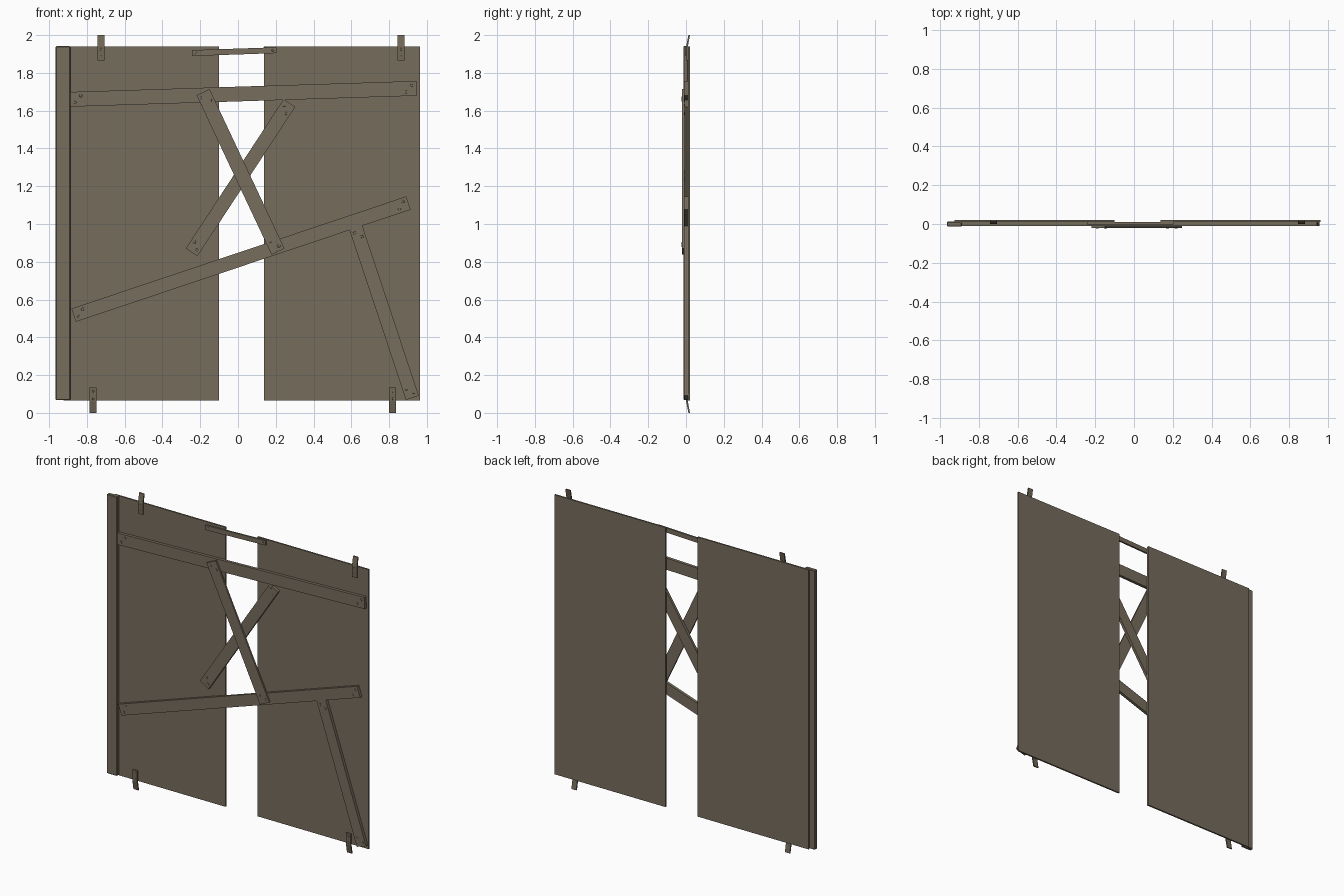
import bpy, bmesh, math
from mathutils import Matrix, Vector

if "Cube" in bpy.data.objects:
    bpy.data.objects.remove(bpy.data.objects["Cube"])


def material(name, rgb):
    m = bpy.data.materials.new(name)
    m.diffuse_color = (*rgb, 1)
    m.use_nodes = True
    m.node_tree.nodes["Principled BSDF"].inputs["Base Color"].default_value = m.diffuse_color
    return m


WOOD = material("weathered wood", (0.185, 0.153, 0.109))
PANEL = material("panel brown", (0.18, 0.15, 0.108))
CLIP = material("clip brown", (0.165, 0.138, 0.094))


def finish(bm, name, mat):
    bmesh.ops.recalc_face_normals(bm, faces=bm.faces)
    me = bpy.data.meshes.new(name)
    bm.to_mesh(me)
    bm.free()
    me.materials.append(mat)
    ob = bpy.data.objects.new(name, me)
    bpy.context.collection.objects.link(ob)
    return ob


def add_box(bm, lo, hi, matrix=Matrix()):
    lo, hi = Vector(lo), Vector(hi)
    size = hi - lo
    m = matrix @ Matrix.Translation((lo + hi) / 2) @ Matrix.Diagonal((*size, 1))
    return bmesh.ops.create_cube(bm, size=1, matrix=m)["verts"]


def add_nail(bm, x, z, y, r, matrix=Matrix()):
    m = matrix @ Matrix.Translation((x, y, z)) @ Matrix.Rotation(math.pi / 2, 4, "X")
    bmesh.ops.create_cone(bm, cap_ends=True, segments=8, radius1=r, radius2=r * 0.8,
                          depth=0.003, matrix=m)


def plank(name, a, b, width, y0, y1, nails=2):
    """Board from a to b (x, z) with nail heads at both ends."""
    bm = bmesh.new()
    dx, dz = b[0] - a[0], b[1] - a[1]
    length = math.hypot(dx, dz)
    m = Matrix.Translation(((a[0] + b[0]) / 2, 0, (a[1] + b[1]) / 2)) \
        @ Matrix.Rotation(-math.atan2(dz, dx), 4, "Y")
    add_box(bm, (-length / 2, y0, -width / 2), (length / 2, y1, width / 2), m)
    for s in (-1, 1):
        if nails == 1:
            add_nail(bm, s * (length / 2 - 0.02), 0, y0, 0.007, m)
        else:
            add_nail(bm, s * (length / 2 - 0.025), s * width * 0.22, y0, 0.009, m)
            add_nail(bm, s * (length / 2 - 0.055), -s * width * 0.22, y0, 0.009, m)
    return finish(bm, name, WOOD)


# Large back panels, each made of an upper and a lower sheet
for side, x0, x1 in (("left", -0.925, -0.10), ("right", 0.137, 0.963)):
    for level, z0, z1 in (("lower", 0.065, 1.003), ("upper", 1.003, 1.94)):
        bm = bmesh.new()
        add_box(bm, (x0, 0.010, z0), (x1, 0.021, z1))
        finish(bm, f"{level}_{side}_panel", PANEL)

# Upright post on the left edge
bm = bmesh.new()
add_box(bm, (-0.965, -0.014, 0.068), (-0.888, 0.012, 1.942))
bmesh.ops.bevel(bm, geom=bm.edges[:], offset=0.004, segments=1, affect="EDGES")
finish(bm, "side_post", WOOD)

# Boards nailed across the panels
plank("upper_crossboard", (-0.887, 1.66), (0.945, 1.718), 0.078, -0.010, 0.010)
plank("lower_crossboard", (-0.87, 0.517), (0.902, 1.111), 0.074, -0.010, 0.010)
plank("corner_brace", (0.624, 0.981), (0.923, 0.08), 0.072, -0.010, 0.010)
plank("rear_diagonal_brace", (-0.246, 0.85), (0.272, 1.64), 0.074, -0.008, 0.010)
plank("front_diagonal_brace", (-0.185, 1.698), (0.212, 0.854), 0.076, -0.021, -0.009)
plank("top_tie_strip", (-0.243, 1.905), (0.204, 1.92), 0.031, -0.002, 0.010, nails=1)

# Bent clips at the top and bottom edges
profile = [(0.010, 0.0), (0.010, 0.075), (0.021, 0.135),
           (0.013, 0.135), (0.001, 0.075), (0.001, 0.0)]
for name, x, base, s in (("top_left_clip", -0.725, 1.865, 1), ("top_right_clip", 0.863, 1.865, 1),
                         ("bottom_left_clip", -0.767, 0.135, -1),
                         ("bottom_right_clip", 0.818, 0.135, -1)):
    bm = bmesh.new()
    face = bm.faces.new([bm.verts.new((x - 0.018, y, base + s * z)) for y, z in profile])
    ext = bmesh.ops.extrude_face_region(bm, geom=[face])["geom"]
    bmesh.ops.translate(bm, vec=(0.036, 0, 0),
                        verts=[g for g in ext if isinstance(g, bmesh.types.BMVert)])
    for z in (0.02, 0.06):
        add_nail(bm, x, base + s * z, 0.001, 0.007)
    finish(bm, name, CLIP)
